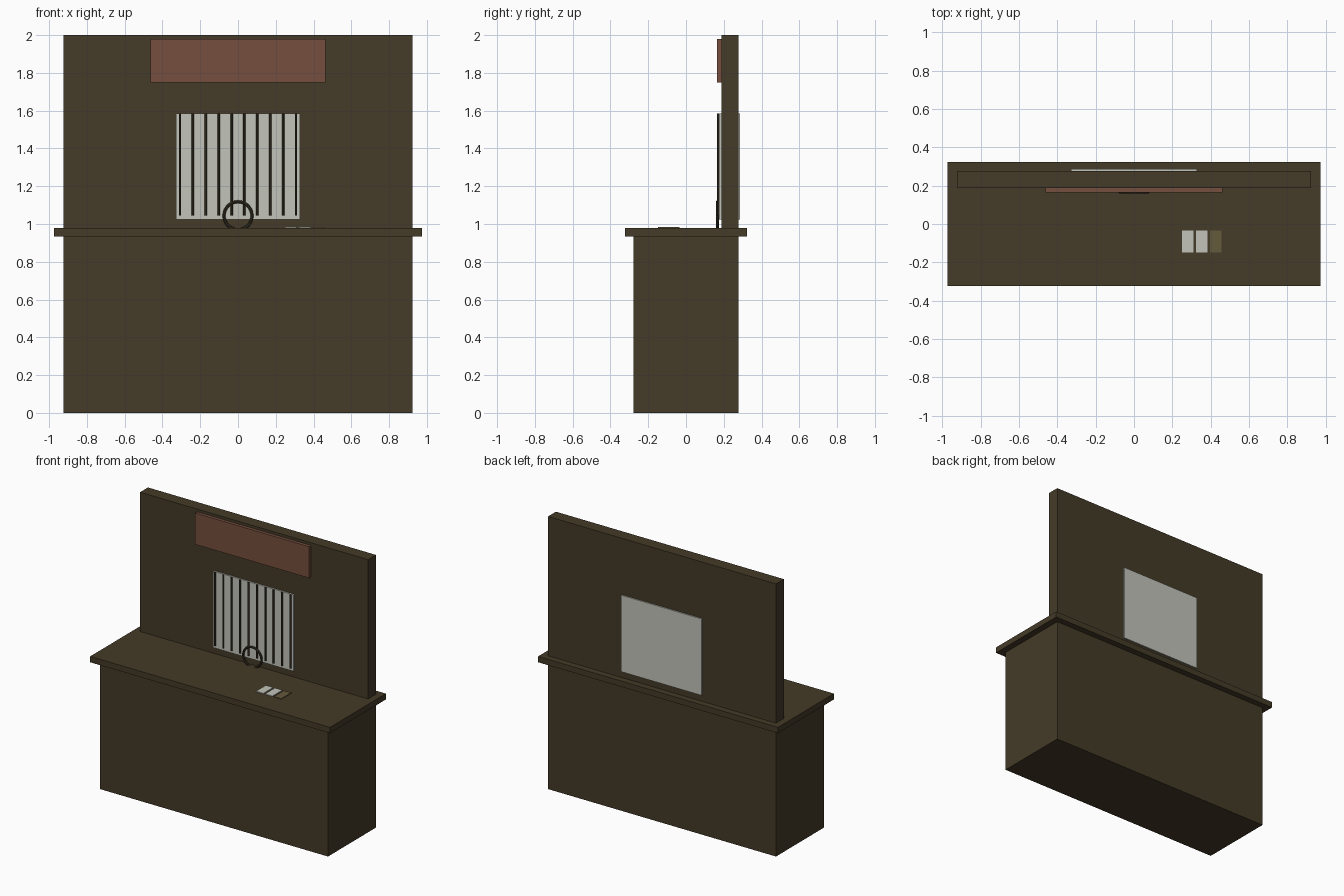
import bpy
import math

cube = bpy.data.objects.get("Cube")
if cube:
    bpy.data.objects.remove(cube, do_unlink=True)


def material(name, r, g, b):
    m = bpy.data.materials.new(name)
    m.use_nodes = True
    m.diffuse_color = (r, g, b, 1)
    bsdf = next(n for n in m.node_tree.nodes if n.type == "BSDF_PRINCIPLED")
    bsdf.inputs["Base Color"].default_value = (r, g, b, 1)
    return m


wood = material("dark olive wood", 0.058, 0.043, 0.021)
iron = material("dark iron", 0.045, 0.036, 0.02)
red = material("rust red", 0.18, 0.078, 0.048)
pale = material("pale grey", 0.54, 0.55, 0.49)
tan = material("tan card", 0.13, 0.1, 0.045)


def finish(name, mat):
    ob = bpy.context.object
    ob.name = ob.data.name = name
    ob.data.materials.append(mat)
    return ob


def box(name, mat, x, y, z):
    """Box from (low, high) ranges on each axis."""
    spans = (x, y, z)
    bpy.ops.mesh.primitive_cube_add(size=1, location=[(a + b) / 2 for a, b in spans])
    ob = finish(name, mat)
    ob.scale = [b - a for a, b in spans]
    bpy.ops.object.transform_apply(location=False, rotation=False, scale=True)
    return ob


# Counter and back wall
TOP = 0.978
box("counter_body", wood, (-0.925, 0.925), (-0.278, 0.278), (0, 0.935))
box("counter_top", wood, (-0.973, 0.973), (-0.324, 0.324), (0.935, TOP))
box("back_wall", wood, (-0.925, 0.925), (0.187, 0.278), (TOP, 2))

# Sign board and window pane running through the wall
box("sign_board", red, (-0.463, 0.463), (0.164, 0.187), (1.75, 1.98))
box("window_pane", pale, (-0.328, 0.328), (0.176, 0.287), (1.025, 1.586))

# Window bars
BARS = 10
for i in range(BARS):
    x = -0.307 + 0.614 * i / (BARS - 1)
    bpy.ops.mesh.primitive_cylinder_add(vertices=12, radius=0.0065, depth=0.54,
                                        location=(x, 0.17, 1.315))
    finish(f"window_bar_{i + 1}", iron)
    bpy.ops.object.shade_smooth_by_angle()

# Ring standing at the foot of the window
bpy.ops.mesh.primitive_torus_add(major_segments=32, minor_segments=8, major_radius=0.074,
                                 minor_radius=0.008, location=(0, 0.167, 1.044),
                                 rotation=(math.pi / 2, 0, 0))
finish("window_ring", iron)
bpy.ops.object.shade_smooth_by_angle()

# Cards lying on the counter
for i, mat in enumerate((pale, pale, tan)):
    x = 0.25 + 0.073 * i
    box(f"counter_card_{i + 1}", mat, (x, x + 0.06), (-0.148, -0.034), (TOP, TOP + 0.005))
